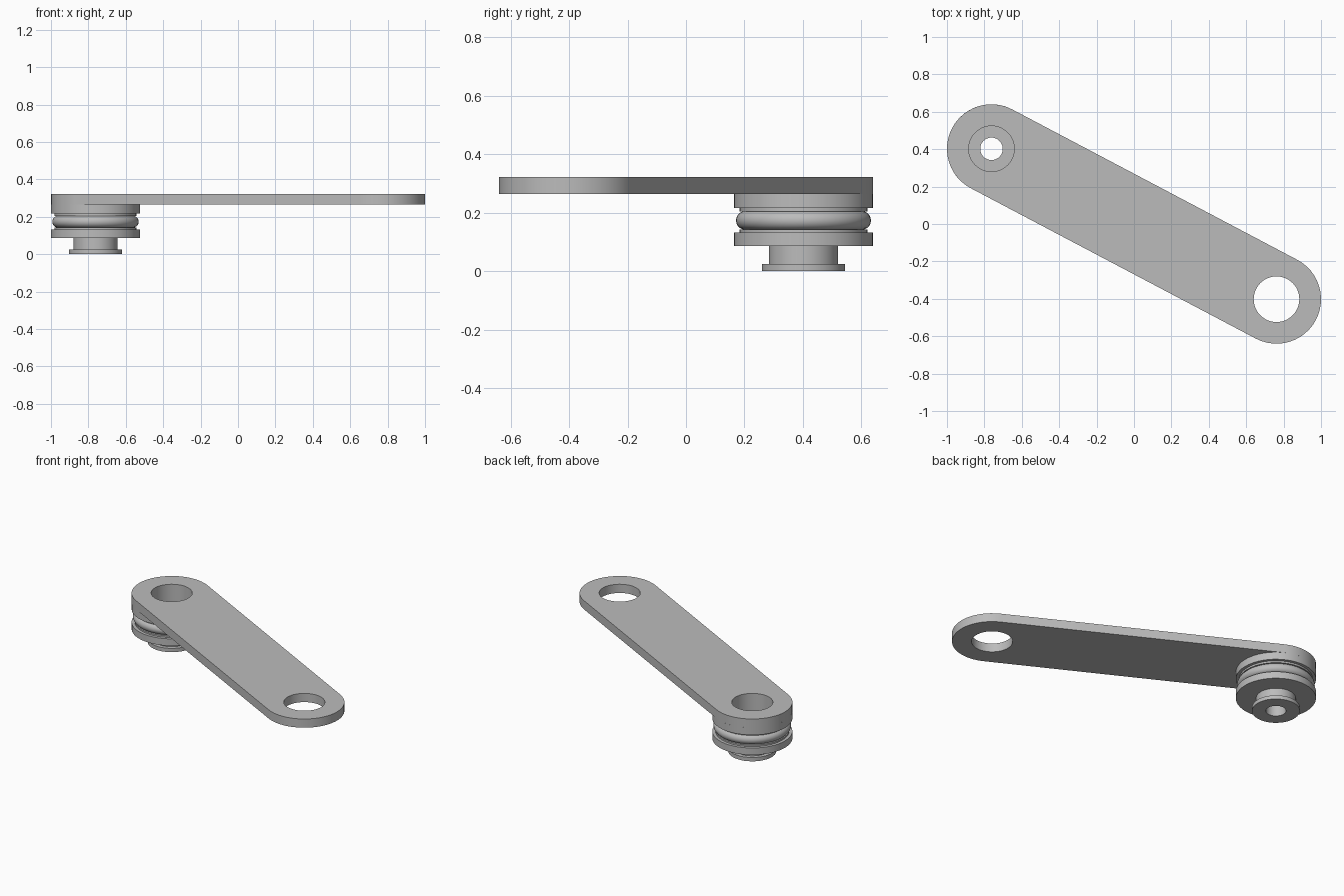
import bpy, bmesh
from math import pi, sin, cos, atan2, radians
from mathutils import Vector

cube = bpy.data.objects.get("Cube")
if cube:
    bpy.data.objects.remove(cube)

# Main dimensions
PIVOT = Vector((-0.762, 0.402, 0))    # pulley end; the other end mirrors it
ARM_RADIUS, HOLE_RADIUS = 0.238, 0.122
ARM_BOTTOM, ARM_TOP = 0.265, 0.322
SEGMENTS = 48

grey = bpy.data.materials.new("plain grey")
grey.use_nodes = True
grey.diffuse_color = (0.5, 0.5, 0.5, 1)
grey.node_tree.nodes["Principled BSDF"].inputs["Base Color"].default_value = grey.diffuse_color


def finish(name, bm, location=(0, 0, 0)):
    bmesh.ops.recalc_face_normals(bm, faces=bm.faces[:])
    mesh = bpy.data.meshes.new(name)
    bm.to_mesh(mesh)
    bm.free()
    obj = bpy.data.objects.new(name, mesh)
    obj.location = location
    obj.data.materials.append(grey)
    bpy.context.collection.objects.link(obj)
    bpy.ops.object.select_all(action='DESELECT')
    obj.select_set(True)
    bpy.context.view_layer.objects.active = obj
    bpy.ops.object.shade_smooth_by_angle(angle=radians(30))
    return obj


def arc(centre, radius, start, sweep, count):
    angles = [start + sweep * i / count for i in range(count + 1)]
    return [centre + radius * Vector((cos(a), sin(a), 0)) for a in angles]


def lathe(name, profile):
    """Spin a closed (radius, height) profile around the pulley axis."""
    bm = bmesh.new()
    verts = [bm.verts.new((r, 0, z)) for r, z in profile]
    edges = [bm.edges.new((v, verts[i - 1])) for i, v in enumerate(verts)]
    bmesh.ops.spin(bm, geom=verts + edges, cent=(0, 0, 0), axis=(0, 0, 1),
                   angle=2 * pi, steps=SEGMENTS, use_merge=True)
    bmesh.ops.remove_doubles(bm, verts=bm.verts[:], dist=1e-5)
    return finish(name, bm, PIVOT)


# Flat arm: rounded bar outline with a hole at each end
bm = bmesh.new()
along = atan2(-PIVOT.y, -PIVOT.x)
outline = (arc(PIVOT, ARM_RADIUS, along + pi / 2, pi, SEGMENTS // 2)
           + arc(-PIVOT, ARM_RADIUS, along - pi / 2, pi, SEGMENTS // 2))
holes = [arc(c, HOLE_RADIUS, 0, 2 * pi, SEGMENTS)[:-1] for c in (PIVOT, -PIVOT)]
for loop in [outline] + holes:
    ring = [bm.verts.new((p.x, p.y, ARM_BOTTOM)) for p in loop]
    for i, v in enumerate(ring):
        bm.edges.new((v, ring[i - 1]))
bmesh.ops.triangle_fill(bm, use_beauty=True, use_dissolve=False,
                        edges=bm.edges[:], normal=(0, 0, 1))
raised = bmesh.ops.extrude_face_region(bm, geom=bm.faces[:], use_keep_orig=True)["geom"]
bmesh.ops.translate(bm, vec=(0, 0, ARM_TOP - ARM_BOTTOM),
                    verts=[g for g in raised if isinstance(g, bmesh.types.BMVert)])
finish("arm", bm)

# Grooved pulley body with its hub, end flange and stepped bore
lathe("pulley_body", [
    (HOLE_RADIUS, ARM_BOTTOM), (ARM_RADIUS, ARM_BOTTOM),
    (ARM_RADIUS, 0.217), (0.219, 0.217), (0.219, 0.205), (0.19, 0.205),
    (0.19, 0.142), (0.219, 0.142), (0.219, 0.132), (ARM_RADIUS, 0.132),
    (ARM_RADIUS, 0.087), (0.118, 0.087), (0.118, 0.025), (0.142, 0.025),
    (0.142, 0), (0.06, 0), (0.06, 0.13), (HOLE_RADIUS, 0.13)])

# Round sealing ring seated in the groove
lathe("sealing_ring", [(0.199 + p.x, 0.174 + p.y)
                       for p in arc(Vector(), 0.032, 0, 2 * pi, 20)[:-1]])
